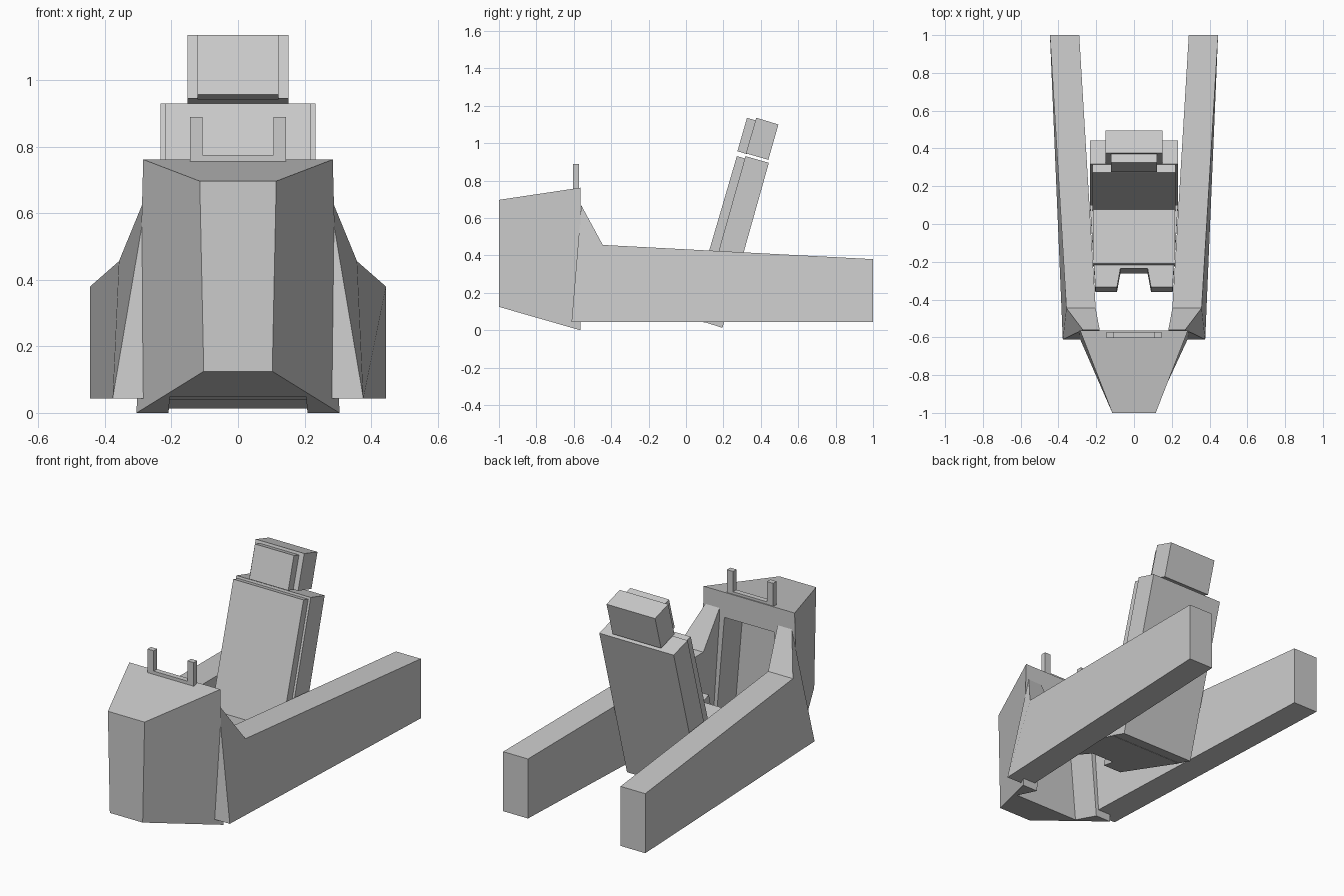
import bpy, bmesh

if "Cube" in bpy.data.objects:
    bpy.data.objects.remove(bpy.data.objects["Cube"])


def loft(name, ring_a, ring_b, mirror=False):
    """Closed solid between two matching rings of points."""
    bm = bmesh.new()
    a = [bm.verts.new(p) for p in ring_a]
    b = [bm.verts.new(p) for p in ring_b]
    n = len(a)
    bm.faces.new(a)
    bm.faces.new(b[::-1])
    for i in range(n):
        j = (i + 1) % n
        bm.faces.new((a[i], b[i], b[j], a[j]))
    bmesh.ops.recalc_face_normals(bm, faces=bm.faces)
    mesh = bpy.data.meshes.new(name)
    bm.to_mesh(mesh)
    bm.free()
    obj = bpy.data.objects.new(name, mesh)
    bpy.context.collection.objects.link(obj)
    if mirror:
        obj.modifiers.new("mirror", 'MIRROR')
    return obj


def slab(name, half_width, profile):
    """Side profile of (y, z) points extruded across the centre line."""
    return loft(name, [(-half_width, y, z) for y, z in profile],
                [(half_width, y, z) for y, z in profile])


def section(y, x_bottom, z_bottom, x_top, z_top):
    """Trapezoid cross-section facing along y."""
    return [(-x_bottom, y, z_bottom), (x_bottom, y, z_bottom),
            (x_top, y, z_top), (-x_top, y, z_top)]


# Nose with a leg recess open to the back and bottom
nose = loft("nose", section(-1, .103, .125, .115, .697),
            section(-.565, .305, 0, .285, .762))
cutter = loft("leg_recess_cutter", section(-.735, .216, -.08, .155, .62),
              section(-.45, .216, -.08, .155, .62))
cutter.hide_render = True
cutter.hide_set(True)
cut = nose.modifiers.new("leg_recess", 'BOOLEAN')
cut.operation = 'DIFFERENCE'
cut.solver = 'EXACT'
cut.object = cutter

# Side rails rising to meet the nose
outer = [(.377, -.612, .043), (.271, -.56, .668), (.358, -.445, .456),
         (.445, 1, .38), (.445, 1, .043)]
inner_x = [.222, .182, .203, .29, .29]
loft("side_rails", outer, [(x, p[1], p[2]) for x, p in zip(inner_x, outer)], mirror=True)

# Low bracket with two posts on top of the nose
slab("bracket_base", .145, [(-.603, .74), (-.573, .74), (-.573, .775), (-.603, .775)])
post = [(-.603, .74), (-.573, .74), (-.573, .89), (-.603, .89)]
loft("bracket_posts", [(.106, y, z) for y, z in post],
     [(.145, y, z) for y, z in post], mirror=True)

# Reclined backrest and headrest, each a shell with a front pad
slab("backrest_shell", .233, [(.07, .052), (.195, .013), (.443, .895), (.318, .931)])
slab("backrest_pad", .22, [(.055, .19), (.11, .18), (.322, .917), (.272, .931)])
slab("headrest_shell", .152, [(.32, .946), (.44, .911), (.494, 1.1), (.376, 1.136)])
slab("headrest_pad", .122, [(.275, .957), (.325, .942), (.378, 1.12), (.326, 1.136)])

# Seat pan with a notch in its front edge
half = [(.233, .1), (.205, -.36), (.09, -.36), (.072, -.262)]
outline = half + [(-x, y) for x, y in half[::-1]]
bottom = [(x, y, .047 - .3 * (y - .08)) for x, y in outline]
top = []
for x, y in outline:
    shift = .027 if y < 0 else 0
    top.append((x, y + shift, .235 - .12 * (y - .08)))
loft("seat_pan", bottom, top)

# Seat cushion
slab("seat_cushion", .218, [(-.222, .255), (.1, .22), (.1, .262), (-.21, .307)])
